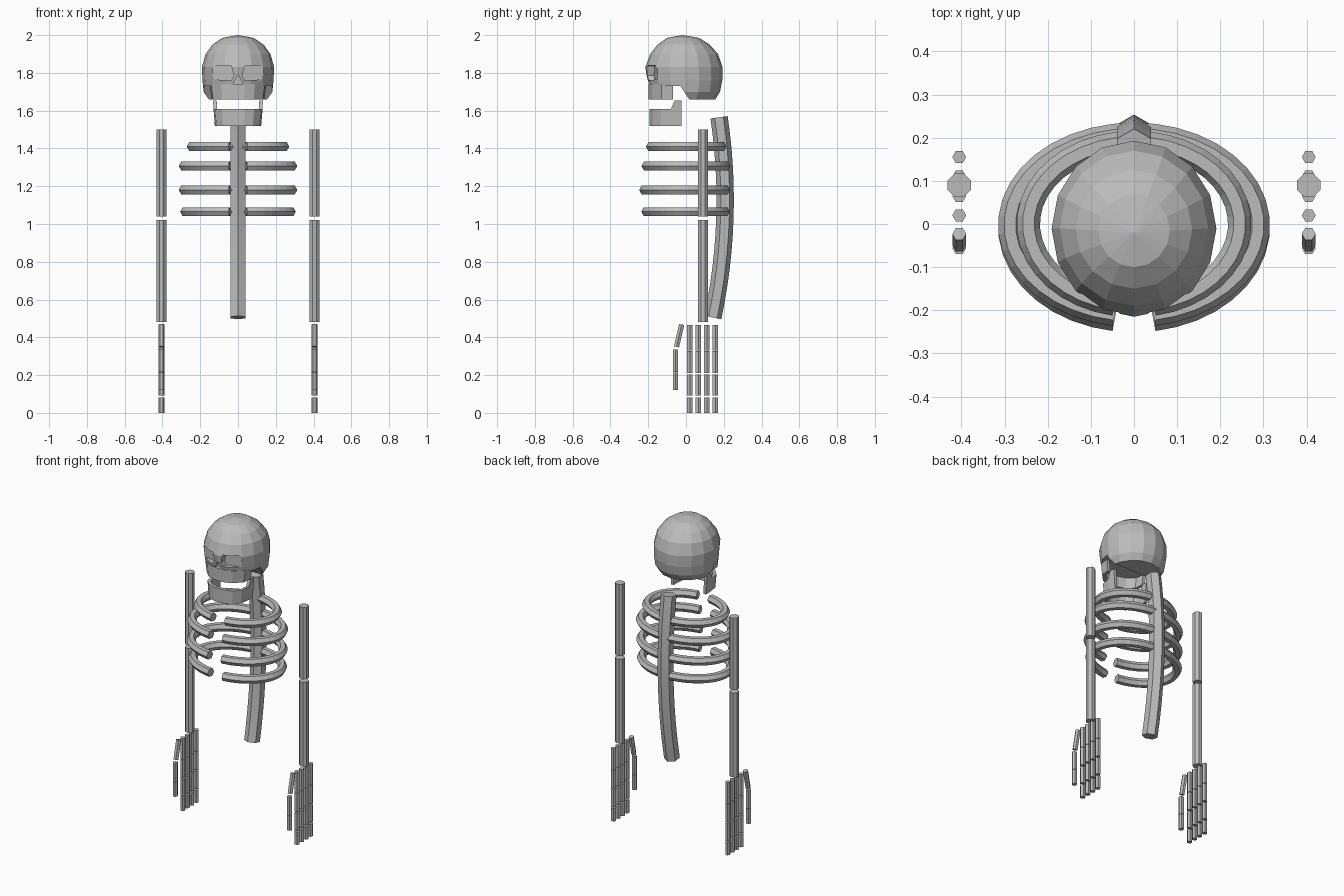
import bpy, bmesh
from math import sin, cos, pi, tau
from mathutils import Vector

if "Cube" in bpy.data.objects:
    bpy.data.objects.remove(bpy.data.objects["Cube"])

bone = bpy.data.materials.new("bone_grey")
bone.use_nodes = True
bone.diffuse_color = (0.5, 0.5, 0.5, 1)
bone.node_tree.nodes["Principled BSDF"].inputs["Base Color"].default_value = (0.5, 0.5, 0.5, 1)


def finish(name, bm):
    bmesh.ops.recalc_face_normals(bm, faces=bm.faces)
    mesh = bpy.data.meshes.new(name)
    bm.to_mesh(mesh)
    bm.free()
    mesh.materials.append(bone)
    obj = bpy.data.objects.new(name, mesh)
    bpy.context.scene.collection.objects.link(obj)
    return obj


def loft(name, rings):
    """Skin a list of equally long point rings and cap both ends."""
    bm = bmesh.new()
    rows = [[bm.verts.new(p) for p in ring] for ring in rings]
    n = len(rows[0])
    for a, b in zip(rows, rows[1:]):
        for i in range(n):
            j = (i + 1) % n
            bm.faces.new((a[i], a[j], b[j], b[i]))
    bm.faces.new(rows[0])
    bm.faces.new(rows[-1])
    return finish(name, bm)


def tube(name, path, radius, sides, side_axis, phase=0):
    """Sweep a polygon along a path lying in one plane."""
    path = [Vector(p) for p in path]
    rings = []
    for i, p in enumerate(path):
        t = (path[min(i + 1, len(path) - 1)] - path[max(i - 1, 0)]).normalized()
        n = Vector(side_axis).cross(t).normalized()
        b = t.cross(n)
        rings.append([p + radius * (cos(a) * n + sin(a) * b)
                      for a in (phase + tau * k / sides for k in range(sides))])
    return loft(name, rings)


def cut(target, cutter):
    cutter.hide_render = True
    cutter.hide_viewport = True
    mod = target.modifiers.new(cutter.name, "BOOLEAN")
    mod.operation = "DIFFERENCE"
    mod.solver = "EXACT"
    mod.object = cutter


# Cranium: stacked ovals as (z, front y, back y, half width)
levels = [(1.66, -0.18, 0.155, 0.16), (1.70, -0.19, 0.18, 0.182),
          (1.76, -0.205, 0.192, 0.188), (1.83, -0.215, 0.193, 0.191),
          (1.90, -0.19, 0.17, 0.172), (1.95, -0.15, 0.125, 0.135),
          (1.985, -0.10, 0.07, 0.083), (2.0, -0.023, -0.017, 0.003)]
SEG = 16
cranium = loft("cranium", [
    [(w * cos(tau * k / SEG), (f + b) / 2 + (b - f) / 2 * sin(tau * k / SEG), z)
     for k in range(SEG)] for z, f, b, w in levels])

# Openings: under the face, the eye sockets and the nose
under = [(-0.4, 1.5), (-0.4, 1.73), (-0.03, 1.73), (0.02, 1.655), (0.02, 1.5)]
cut(cranium, loft("face_underside_cutter",
                  [[(x, y, z) for y, z in under] for x in (-0.4, 0.4)]))
socket = [(0.022, 1.785), (0.035, 1.837), (0.12, 1.84), (0.14, 1.815),
          (0.125, 1.765), (0.035, 1.76)]
for side, s in (("left", 1), ("right", -1)):
    cut(cranium, loft(side + "_socket_cutter",
                      [[(s * x, y + x * 0.15, z) for x, z in socket] for y in (-0.4, -0.172)]))
nose = [(0, 1.79), (0.03, 1.735), (-0.03, 1.735)]
cut(cranium, loft("nose_cutter", [[(x, y, z) for x, z in nose] for y in (-0.4, -0.175)]))


def horseshoe(name, arch, thick, height):
    """Open U-shaped jaw; height(y) gives the bottom and top at each depth."""
    outer = arch + [(-x, y) for x, y in reversed(arch)]
    rings = []
    for x, y in outer:
        low, high = height(y)
        k = 1 - thick / 0.14
        xi, yi = x * k, y + thick * max(0, -y - 0.1) / 0.09
        taper = 0.93
        rings.append([(x * taper, y, low), (x, y, high), (xi, yi, high), (xi * taper, yi, low)])
    return loft(name, rings)


# Jaws
horseshoe("upper_jaw", [(0.15, -0.07), (0.142, -0.13), (0.09, -0.18), (0.035, -0.198)],
          0.02, lambda y: (1.66, 1.74))
horseshoe("lower_jaw", [(0.132, -0.025), (0.132, -0.06), (0.13, -0.08), (0.122, -0.135),
                        (0.085, -0.175), (0.035, -0.192)],
          0.02, lambda y: (1.52, 1.655 if y > -0.07 else 1.608))

# Spine: shallow bow, ridge facing back
spine = []
for i in range(13):
    u = i / 12
    spine.append((0, 0.142 + 0.033 * u + 0.19 * u * (1 - u), 0.505 + 1.06 * u))
tube("spine", spine, 0.046, 6, (1, 0, 0))

# Ribs: ovals open at the front as (z, half width, half depth, centre y)
ribs = [(1.41, 0.245, 0.189, 0.0), (1.307, 0.288, 0.21, -0.002),
        (1.18, 0.288, 0.216, -0.008), (1.065, 0.28, 0.21, -0.003)]
for i, (z, rx, ry, cy) in enumerate(ribs):
    gap = 0.045 / rx
    angles = [gap + (tau - 2 * gap) * k / 36 for k in range(37)]
    tube(f"rib_{i + 1}", [(rx * sin(a), cy - ry * cos(a), z) for a in angles],
         0.027, 6, (0, 0, 1))

# Arms and hands
for side, s in (("left", 1), ("right", -1)):
    x = s * 0.405

    def limb(part, y0, z0, y1, z1, radius, sides, phase=0):
        tube(f"{side}_{part}", [(x, y0, z0), (x, y1, z1)], radius, sides, (0, 1, 0), phase)

    limb("upper_arm", 0.09, 1.5, 0.09, 1.04, 0.029, 8, pi / 8)
    limb("forearm", 0.09, 1.02, 0.09, 0.48, 0.029, 8, pi / 8)
    joints = [(0.465, 0.331), (0.328, 0.212), (0.203, 0.092), (0.082, 0.0)]
    for f in range(4):
        y = 0.02 + 0.045 * f
        for j, (top, low) in enumerate(joints):
            limb(f"finger_{f + 1}_bone_{j + 1}", y, top, y, low, 0.016, 6)
    limb("thumb_base", -0.023, 0.468, -0.05, 0.35, 0.016, 6)
    limb("thumb_middle", -0.056, 0.335, -0.056, 0.217, 0.016, 6)
    limb("thumb_tip", -0.056, 0.214, -0.056, 0.12, 0.016, 6)
